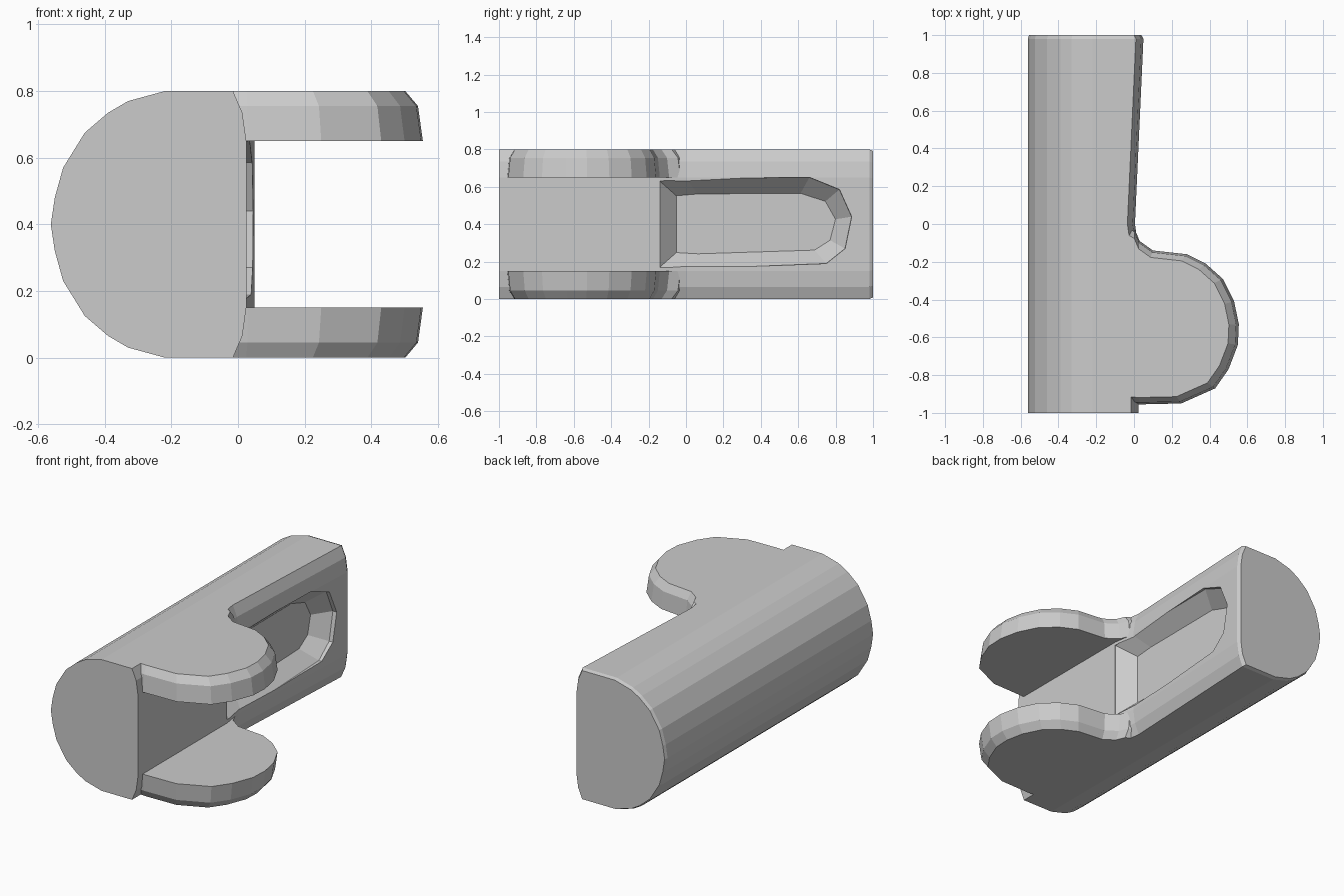
import bpy, bmesh

if "Cube" in bpy.data.objects:
    bpy.data.objects.remove(bpy.data.objects["Cube"])


def loft(name, rings):
    """Closed solid through a list of equal-length point rings."""
    bm = bmesh.new()
    loops = [[bm.verts.new(p) for p in ring] for ring in rings]
    n = len(loops[0])
    for a, b in zip(loops, loops[1:]):
        for i in range(n):
            j = (i + 1) % n
            bm.faces.new((a[i], a[j], b[j], b[i]))
    bm.faces.new(loops[0])
    bm.faces.new(loops[-1])
    bmesh.ops.recalc_face_normals(bm, faces=bm.faces)
    mesh = bpy.data.meshes.new(name)
    bm.to_mesh(mesh)
    bm.free()
    obj = bpy.data.objects.new(name, mesh)
    bpy.context.collection.objects.link(obj)
    return obj


# Half of the rounded back, mirrored about the mid height
MID = 0.4
back = [(-0.22, 0.4), (-0.33, 0.37), (-0.39, 0.335), (-0.46, 0.275),
        (-0.525, 0.17), (-0.55, 0.08)]


def body_ring(y, face_x, k=1.0):
    half = [(face_x, 0.25), (face_x - 0.012, 0.335), (face_x - 0.04, 0.4)] + back
    pts = half + [(-0.562, 0)] + [(x, -h) for x, h in reversed(half)]
    cx = -0.25
    return [(cx + (x - cx) * k, y, MID + h * k) for x, h in pts]


# Main bar, with its flat side leaning outward toward the rear
body = loft("main_bar", [body_ring(-1, 0.025), body_ring(-0.14, 0.025),
                         body_ring(0, 0.005), body_ring(0.98, 0.05),
                         body_ring(1, 0.045, 0.98)])

# Recessed pocket in the flat side
pocket = [(-0.14, 0.17), (-0.14, 0.63), (0.0, 0.645), (0.66, 0.65),
          (0.82, 0.585), (0.885, 0.44), (0.85, 0.27), (0.75, 0.19), (0.0, 0.16)]


def pocket_ring(x, k):
    return [(x, 0.38 + (y - 0.38) * (1 - (1 - k) * 0.5), MID + (z - MID) * k)
            for y, z in pocket]


cutter = loft("pocket_cutter", [pocket_ring(-0.07, 0.66), pocket_ring(0.02, 1),
                                pocket_ring(0.2, 1.02)])
cutter.hide_render = True
cutter.hide_viewport = True
cut = body.modifiers.new("pocket", "BOOLEAN")
cut.object = cutter
cut.operation = "DIFFERENCE"
cut.solver = "EXACT"

# Rounded side plates, one on top and one below
outline = [(-0.03, -0.01), (0.005, -0.03), (0.03, -0.09), (0.10, -0.14),
           (0.28, -0.16), (0.38, -0.21), (0.47, -0.29), (0.53, -0.41),
           (0.555, -0.53), (0.55, -0.64), (0.50, -0.77), (0.43, -0.87),
           (0.25, -0.95), (0.03, -0.955), (-0.03, -0.95)]


def plate_ring(z, k):
    return [(-0.03 + (x + 0.03) * k, -0.55 + (y + 0.55) * k, z)
            for x, y in outline]


for name, side in (("upper_plate", 1), ("lower_plate", -1)):
    loft(name, [plate_ring(MID + side * h, k)
                for h, k in ((0.25, 1.0), (0.355, 0.975), (0.4, 0.91))])
